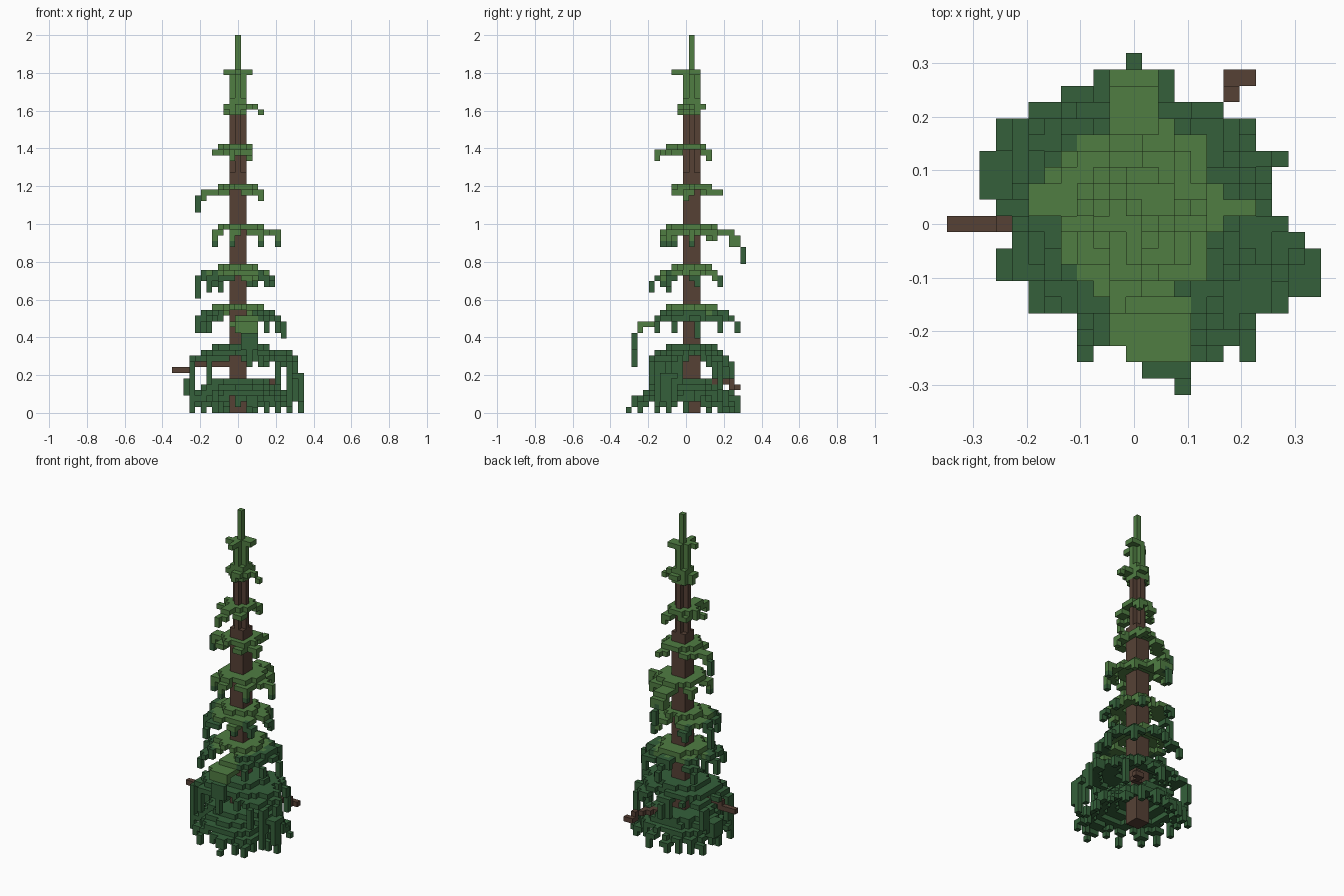
import bpy, bmesh, math
from mathutils import Vector

if "Cube" in bpy.data.objects:
    bpy.data.objects.remove(bpy.data.objects["Cube"], do_unlink=True)

V = 2.0 / 66          # edge of one block
CX, CY = 0, 1         # trunk column


def material(name, rgb):
    m = bpy.data.materials.new(name)
    m.use_nodes = True
    m.diffuse_color = (*rgb, 1)
    b = m.node_tree.nodes["Principled BSDF"]
    b.inputs["Base Color"].default_value = (*rgb, 1)
    b.inputs["Roughness"].default_value = 0.9
    return m


BARK, LIGHT, DARK = 0, 1, 2
MATS = [material("bark_brown", (0.093, 0.053, 0.036)),
        material("light_needle_green", (0.080, 0.205, 0.055)),
        material("dark_needle_green", (0.035, 0.118, 0.043))]

SIDES = {
    (1, 0, 0): [(1, 0, 0), (1, 1, 0), (1, 1, 1), (1, 0, 1)],
    (-1, 0, 0): [(0, 0, 0), (0, 0, 1), (0, 1, 1), (0, 1, 0)],
    (0, 1, 0): [(0, 1, 0), (0, 1, 1), (1, 1, 1), (1, 1, 0)],
    (0, -1, 0): [(0, 0, 0), (1, 0, 0), (1, 0, 1), (0, 0, 1)],
    (0, 0, 1): [(0, 0, 1), (1, 0, 1), (1, 1, 1), (0, 1, 1)],
    (0, 0, -1): [(0, 0, 0), (0, 1, 0), (1, 1, 0), (1, 0, 0)],
}
taken = set()


def build(name, cells):
    """Turn a dict of block -> colour into one mesh of its outer faces."""
    cells = {c: m for c, m in cells.items() if c not in taken and c[2] >= 0}
    taken.update(cells)
    bm, verts = bmesh.new(), {}
    for (i, j, k), m in cells.items():
        for d, quad in SIDES.items():
            if (i + d[0], j + d[1], k + d[2]) in cells:
                continue
            loop = []
            for a, b, c in quad:
                p = (i + a, j + b, k + c)
                if p not in verts:
                    verts[p] = bm.verts.new(((p[0] - .5) * V, (p[1] - .5) * V, p[2] * V))
                loop.append(verts[p])
            bm.faces.new(loop).material_index = m
    me = bpy.data.meshes.new(name)
    bm.to_mesh(me)
    bm.free()
    for m in MATS:
        me.materials.append(m)
    ob = bpy.data.objects.new(name, me)
    bpy.context.collection.objects.link(ob)


def block(x0, x1, y0, y1, z0, z1, m):
    return {(i, j, k): m for i in range(x0, x1 + 1)
            for j in range(y0, y1 + 1) for k in range(z0, z1 + 1)}


def cross(z0, z1, m):
    return {**block(-1, 1, 1, 1, z0, z1, m), **block(0, 0, 0, 2, z0, z1, m)}


def tier(name, top, core, tips, width, light, curve=2.5):
    """Flat whorl of broad branches; each tip is (x, y, bent level, hanging level)."""
    cells = {}

    def put(i, j, k):
        lit = math.hypot(i - CX, j - CY) <= light and k >= top - 2
        cells[(i, j, k)] = LIGHT if lit else DARK

    r = int(core) + 1
    for i in range(-r, r + 1):
        for j in range(-r, r + 1):
            if math.hypot(i, j) <= core:
                put(CX + i, CY + j, top)
    for tx, ty, bent, hang in tips:
        v = Vector((tx - CX, ty - CY))
        n = v.normalized()
        side = Vector((-n.y, n.x))
        steps = int(v.length * 2)
        last = top
        for s in range(steps + 1):
            t = s / steps
            k = round(top - (top - bent) * t ** curve)
            half = int(2 * width * (1 - t ** 5))
            for w in range(-half, half + 1):
                p = v * t + side * (w / 2)
                for kk in range(k, max(k, last - 1) + 1):
                    put(CX + round(p.x), CY + round(p.y), kk)
            last = k
        for k in range(hang, bent):
            put(tx, ty, k)
    build(name, cells)


# Trunk: square below, cross-shaped above
build("trunk", {**block(-1, 1, 0, 2, 0, 41, BARK), **cross(42, 51, BARK)})

# Bare twigs on the right side and at the back left
twig = block(-11, -8, 0, 0, 7, 7, BARK)
twig.update(block(-8, -2, 0, 0, 8, 8, BARK))
build("right_dead_twig", twig)
twig = block(6, 7, 9, 9, 4, 4, BARK)
twig.update(block(6, 6, 8, 8, 4, 5, BARK))
for s in range(2, 6):
    twig.update(block(s, s, s + 1, s + 2, 5, 5, BARK))
build("back_dead_twig", twig)

# Leader shoot and the narrow crown below it
build("leader_shoot", block(0, 0, 1, 1, 59, 65, LIGHT))
crown = {**cross(54, 58, LIGHT), **cross(59, 59, LIGHT)}
for i, j in ((-2, 0), (-1, 0), (2, 1), (2, 2), (0, -1), (0, -2), (1, 2)):
    crown[(i, j, 59)] = LIGHT
build("crown", crown)
collar = block(-1, 1, 0, 2, 52, 54, LIGHT)
collar.update(block(-2, 2, 0, 1, 53, 53, LIGHT))
collar.update(block(0, 1, -1, 3, 53, 53, LIGHT))
collar.update({(-2, 1, 52): LIGHT, (3, 1, 53): LIGHT, (4, 1, 52): LIGHT, (0, -1, 52): LIGHT})
build("collar", collar)

# Upper, light green whorls
tier("tier_1", 46, 2, [(-4, 0, 45, 45), (2, 4, 45, 44), (-1, -5, 45, 44), (2, -2, 45, 45),
                       (-2, 3, 45, 45)], 1, 9, 1.8)
tier("tier_2", 39, 2.5, [(-7, 2, 37, 35), (4, 0, 38, 37), (2, 6, 38, 38), (-3, -2, 38, 38),
                         (2, -2, 38, 38), (-3, 4, 38, 38)], 1.2, 6.4, 1.8)
tier("tier_3", 32, 3, [(0, 9, 30, 29), (7, 1, 31, 29), (4, -3, 31, 29), (-4, -2, 31, 29),
                       (-4, 4, 31, 30), (-1, -4, 31, 29), (4, 5, 31, 30)], 1.3, 8.2, 2)
tip = block(0, 0, 10, 10, 26, 28, DARK)
tip.update(block(-1, 1, 6, 8, 31, 31, LIGHT))
tip.update(block(-1, 1, 8, 9, 29, 30, LIGHT))
build("back_hanging_tip", tip)

# Middle whorls with dark drooping tips
tier("tier_4", 25, 2.6, [(-7, 2, 23, 20), (6, 2, 23, 22), (5, -3, 23, 22), (-5, -3, 23, 21),
                         (-3, -6, 22, 21), (-4, 6, 23, 22), (3, 6, 23, 22), (2, -4, 23, 22)],
     1.5, 5.5, 1.8)
tier("tier_5", 18, 3.5, [(-7, 0, 16, 14), (8, 2, 15, 13), (5, -5, 15, 14), (-5, -5, 15, 14),
                         (-6, 6, 15, 14), (0, 9, 15, 14), (5, 6, 15, 14), (7, -2, 15, 14)],
     1.6, 5)

# Light bough hanging over the front with a dark tip
bough = block(0, 3, -5, -2, 16, 16, LIGHT)
bough.update(block(-1, 3, -7, -5, 15, 15, LIGHT))
bough.update(block(0, 3, -8, -8, 14, 15, LIGHT))
bough.update(block(1, 3, -9, -9, 11, 13, DARK))
bough.update(block(2, 2, -9, -9, 8, 10, DARK))
build("front_bough", bough)

# Lower dark boughs: short at front and back, hanging to the ground at the sides
tier("tier_6", 11, 4.4, [(1, -6, 9, 9), (4, -6, 9, 8), (-3, -5, 9, 9), (0, 8, 8, 6),
                         (-1, 7, 9, 6), (5, 7, 9, 8), (-4, 7, 9, 9), (10, -1, 9, 5),
                         (10, -2, 8, 2), (9, -5, 8, 1), (9, -4, 8, 4), (7, -6, 8, 5),
                         (8, 4, 9, 8), (7, 6, 8, 4), (-8, 5, 8, 4), (-8, 6, 8, 5),
                         (-8, -3, 8, 3), (-8, -2, 8, 4), (-5, -5, 9, 5), (-8, 1, 9, 9)],
     1.6, 0, 2)
lobe = block(10, 11, -4, -2, 6, 6, DARK)
lobe.update(block(11, 11, -3, -3, 0, 5, DARK))
lobe.update(block(11, 11, -4, -4, 2, 5, DARK))
build("left_hanging_tip", lobe)
build("right_hanging_tip", block(-9, -8, 2, 4, 3, 5, DARK))

# Dense ground skirt
tier("ground_skirt", 5, 5.8, [(3, -10, 0, 0), (-3, -8, 1, 0), (5, -8, 1, 0), (7, -8, 0, 0),
                              (7, -5, 1, 0), (0, -8, 2, 1), (-8, -3, 1, 0), (-6, -5, 0, 0),
                              (-8, 1, 2, 0), (-8, 3, 2, 1), (-8, 6, 0, 0), (-6, 7, 1, 0),
                              (-4, 8, 1, 0), (-2, 9, 0, 0), (2, 9, 1, 0), (4, 7, 2, 1),
                              (7, 6, 0, 0), (9, 4, 0, 0), (9, 0, 1, 0), (9, -3, 0, 0)],
     2, 0, 2.6)
